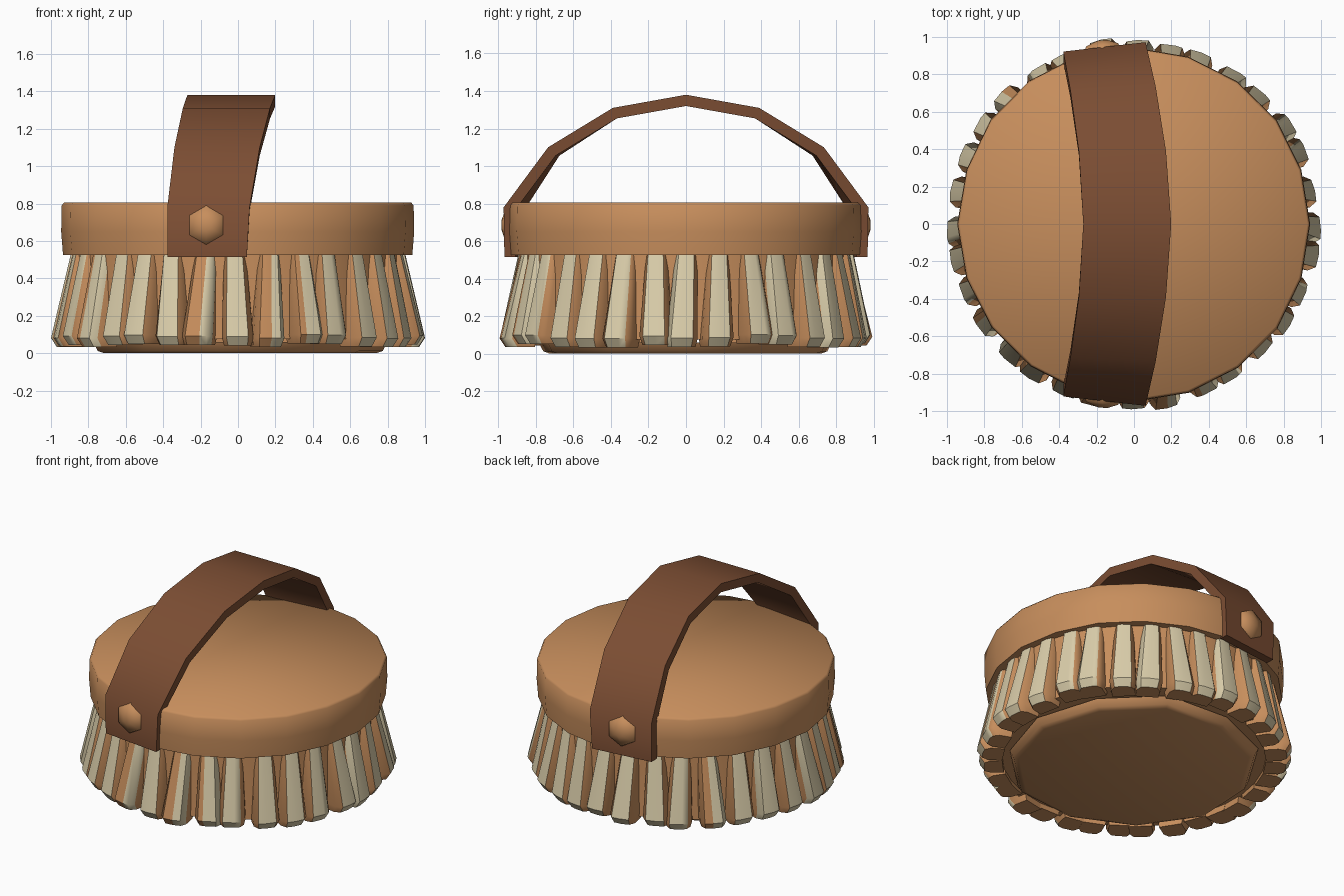
import bpy, bmesh, math, random
from mathutils import Vector, Matrix

if "Cube" in bpy.data.objects:
    bpy.data.objects.remove(bpy.data.objects["Cube"])

random.seed(4)


def material(name, rgb):
    m = bpy.data.materials.new(name)
    m.diffuse_color = (*rgb, 1)
    m.use_nodes = True
    m.node_tree.nodes["Principled BSDF"].inputs["Base Color"].default_value = m.diffuse_color
    return m


WOOD = material("wood", (0.57, 0.27, 0.108))
LEATHER = material("leather", (0.20, 0.075, 0.033))
CREAM = material("cream_bristle", (0.70, 0.61, 0.40))


def make_object(name, bm, mats, angle=35):
    bmesh.ops.recalc_face_normals(bm, faces=bm.faces)
    me = bpy.data.meshes.new(name)
    bm.to_mesh(me)
    bm.free()
    ob = bpy.data.objects.new(name, me)
    bpy.context.collection.objects.link(ob)
    for m in mats:
        me.materials.append(m)
    bpy.ops.object.select_all(action='DESELECT')
    ob.select_set(True)
    bpy.context.view_layer.objects.active = ob
    bpy.ops.object.shade_smooth_by_angle(angle=math.radians(angle))
    return ob


def loft(bm, rings):
    """Skin a list of closed point rings and cap both ends; returns side faces per band."""
    vs = [[bm.verts.new(p) for p in r] for r in rings]
    n = len(vs[0])
    bands = [[bm.faces.new((a[i], a[(i + 1) % n], b[(i + 1) % n], b[i])) for i in range(n)]
             for a, b in zip(vs, vs[1:])]
    bm.faces.new(vs[0])
    bm.faces.new(vs[-1])
    return bands


def lathe(name, profile, sides, mat, jitter=0.0, angle=35):
    bm = bmesh.new()
    wob = [1 + random.uniform(-jitter, jitter) for _ in range(sides)]
    loft(bm, [[(r * w * math.cos(math.tau * i / sides), r * w * math.sin(math.tau * i / sides), z)
               for i, w in enumerate(wob)] for r, z in profile])
    return make_object(name, bm, [mat], angle)


# Wooden brush back
lathe("brush_back", [(0.935, 0.525), (0.945, 0.65), (0.942, 0.79), (0.93, 0.805)], 20, WOOD, 0.006, 55)

# Core behind the bristles, closed by a flat irregular floor
lathe("bristle_core", [(0.875, 0.53), (0.88, 0.3), (0.89, 0.075)], 32, WOOD)
lathe("bristle_floor", [(0.80, 0.06), (0.775, 0.012), (0.74, 0.0)], 11, WOOD, 0.03, 60)

# Ring of flared tufts, cream in front with brown flanks
COUNT = 32
bm = bmesh.new()
for k in range(COUNT):
    a = math.tau * (k + random.uniform(-0.12, 0.12)) / COUNT
    rot = Matrix.Rotation(a, 3, 'Z')
    out = random.uniform(-0.012, 0.012)
    tip = random.uniform(-0.01, 0.012)
    lean = random.uniform(-0.03, 0.03)
    ridge = random.uniform(-0.35, 0.35)
    rings = []
    for z, r_in, r_out, w in [(0.54, 0.82, 0.888, 0.058), (0.09 + tip, 0.83, 0.986 + out, 0.084),
                              (0.042 + tip, 0.83, 0.955 + out, 0.074)]:
        s = lean * (0.54 - z) * 2
        rings.append([rot @ Vector(p) for p in (
            (r_in, s - w, z), (r_out - 0.04, s - w, z), (r_out, s - w * 0.7, z),
            (r_out + 0.004, s + w * ridge, z), (r_out - 0.004, s + w * 0.7, z),
            (r_out - 0.04, s + w, z), (r_in, s + w, z))])
    bands = loft(bm, rings)
    style = random.random()
    cream = {2, 3} if style < 0.55 else {1, 2, 3} if style < 0.8 else {3, 4} if style < 0.93 else {2}
    for band in bands:
        for i, f in enumerate(band):
            f.material_index = 1 if i in cream else 0
bmesh.ops.triangulate(bm, faces=bm.faces)
make_object("bristle_tufts", bm, [WOOD, CREAM], 40)

# Arched leather strap: y, z, centre x, half width, and how far the left edge is drawn in
half = [(0.968, 0.515, -0.165, 0.212, 0.05), (0.972, 0.78, -0.158, 0.22, 0.05),
        (0.735, 1.10, -0.112, 0.228, 0.02), (0.39, 1.31, -0.062, 0.233, 0.0)]
path = [(-y, *rest) for y, *rest in half] + [(0, 1.38, -0.036, 0.235, 0.0)] + half[::-1]
rings = []
for i, (y, z, c, w, pull) in enumerate(path):
    p, q = path[max(i - 1, 0)], path[min(i + 1, len(path) - 1)]
    d = Vector((q[0] - p[0], q[1] - p[1])).normalized()
    iy, iz = y + d.y * 0.06, z - d.x * 0.06
    left = -math.copysign(pull, y)
    rings.append([(c - w, y + left, z), (c + w, y, z), (c + w, iy, iz), (c - w, iy + left, iz)])
bm = bmesh.new()
loft(bm, rings)
make_object("strap_handle", bm, [LEATHER], 50)

# Low six-sided rivets fixing both strap ends
for label, side in (("front", -1), ("back", 1)):
    bm = bmesh.new()
    rings = [[(-0.17 + r * math.cos(math.tau * (i + 0.5) / 6),
               side * (y + 0.1 * r * math.cos(math.tau * (i + 0.5) / 6)),
               0.685 + r * math.sin(math.tau * (i + 0.5) / 6)) for i in range(6)]
             for r, y in ((0.108, 0.93), (0.10, 0.957), (0.03, 0.982))]
    loft(bm, rings)
    make_object(label + "_rivet", bm, [WOOD], 65)
